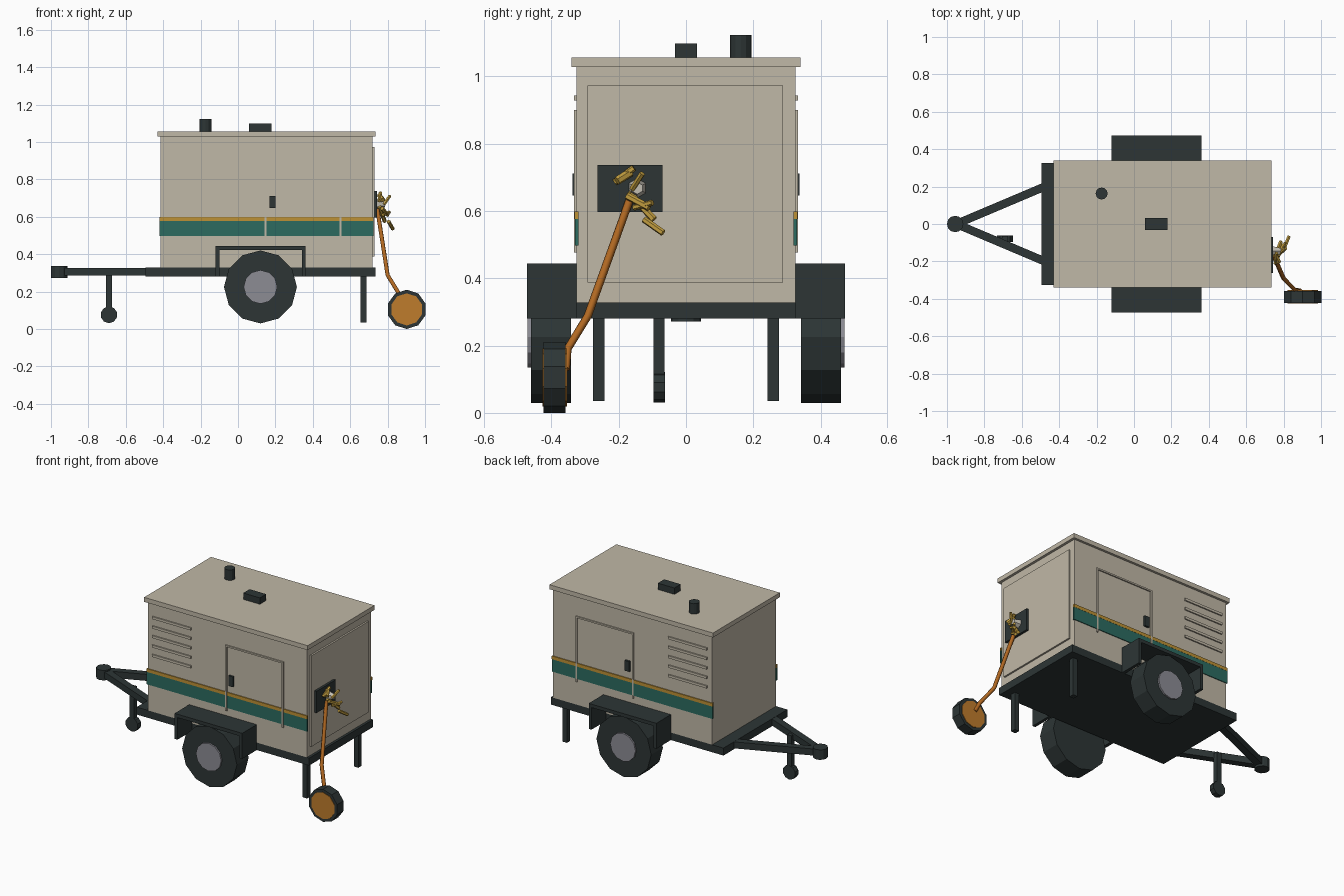
import bpy, bmesh, math
from mathutils import Vector, Matrix

if "Cube" in bpy.data.objects:
    bpy.data.objects.remove(bpy.data.objects["Cube"])


def material(name, rgb):
    m = bpy.data.materials.new(name)
    m.diffuse_color = (*rgb, 1)
    m.use_nodes = True
    m.node_tree.nodes["Principled BSDF"].inputs["Base Color"].default_value = m.diffuse_color
    return m


CREAM = material("cream_paint", (0.53, 0.48, 0.385))
DARK = material("dark_steel", (0.026, 0.036, 0.036))
TEAL = material("teal_stripe", (0.025, 0.147, 0.118))
AMBER = material("amber_stripe", (0.515, 0.283, 0.035))
ORANGE = material("orange_plastic", (0.52, 0.20, 0.025))
CORD = material("cord_rust", (0.44, 0.14, 0.016))
HUB = material("hub_grey", (0.262, 0.262, 0.296))
BRASS = material("brass", (0.54, 0.34, 0.05))
SILVER = material("pale_metal", (0.55, 0.52, 0.45))


def finish(name, bm, mat):
    me = bpy.data.meshes.new(name)
    bmesh.ops.recalc_face_normals(bm, faces=bm.faces)
    bm.to_mesh(me)
    bm.free()
    me.materials.append(mat)
    ob = bpy.data.objects.new(name, me)
    bpy.context.collection.objects.link(ob)
    return ob


def box(name, x, y, z, mat):
    """Box from (min, max) ranges."""
    bm = bmesh.new()
    c = [(a + b) / 2 for a, b in (x, y, z)]
    s = [abs(b - a) for a, b in (x, y, z)]
    bmesh.ops.create_cube(bm, size=1, matrix=Matrix.Translation(c) @ Matrix.Diagonal((*s, 1)))
    return finish(name, bm, mat)


def rod(name, a, b, r, mat, sides=8, r2=None):
    """Cylinder or cone between two points."""
    a, b = Vector(a), Vector(b)
    d = b - a
    if abs(d.normalized().y) > 0.999:
        rot = Matrix.Rotation(-math.copysign(math.pi / 2, d.y), 4, 'X')
    else:
        rot = d.to_track_quat('Z', 'Y').to_matrix().to_4x4()
    bm = bmesh.new()
    bmesh.ops.create_cone(bm, cap_ends=True, segments=sides, radius1=r,
                          radius2=r if r2 is None else r2, depth=d.length,
                          matrix=Matrix.Translation((a + b) / 2) @ rot)
    return finish(name, bm, mat)


def bar(name, a, b, w, h, mat):
    """Level rectangular bar between two points."""
    a, b = Vector(a), Vector(b)
    d = b - a
    bm = bmesh.new()
    bmesh.ops.create_cube(bm, size=1, matrix=Matrix.Translation((a + b) / 2)
                          @ Matrix.Rotation(math.atan2(d.y, d.x), 4, 'Z')
                          @ Matrix.Diagonal((d.length, w, h, 1)))
    return finish(name, bm, mat)


def tube(name, pts, r, mat):
    """Bent round tube along points."""
    cu = bpy.data.curves.new(name, 'CURVE')
    cu.dimensions = '3D'
    cu.bevel_depth, cu.bevel_resolution, cu.use_fill_caps = r, 1, True
    sp = cu.splines.new('POLY')
    sp.points.add(len(pts) - 1)
    for p, co in zip(sp.points, pts):
        p.co = (*co, 1)
    cu.materials.append(mat)
    ob = bpy.data.objects.new(name, cu)
    bpy.context.collection.objects.link(ob)


# Chassis, housing and roof
box("chassis", (-0.494, 0.734), (-0.325, 0.325), (0.28, 0.328), DARK)
box("housing", (-0.414, 0.718), (-0.325, 0.325), (0.328, 1.03), CREAM)
box("roof", (-0.43, 0.734), (-0.34, 0.34), (1.028, 1.057), CREAM)
rod("exhaust_stack", (-0.173, 0.163, 1.05), (-0.173, 0.163, 1.124), 0.032, DARK, 12)
box("lifting_block", (0.06, 0.178), (-0.032, 0.032), (1.05, 1.098), DARK)

# Rear end panel with outlet plate
box("rear_panel", (0.715, 0.729), (-0.293, 0.288), (0.388, 0.973), CREAM)
box("outlet_plate", (0.725, 0.744), (-0.263, -0.07), (0.597, 0.737), DARK)

# Parts repeated on both long sides
for side, s in (("front", -1), ("back", 1)):
    def strip(name, x, z, out, mat):
        box(f"{side}_{name}", x, (s * 0.32, s * out), z, mat)

    strip("teal_stripe", (-0.42, 0.724), (0.497, 0.577), 0.33, TEAL)
    strip("amber_stripe", (-0.42, 0.724), (0.577, 0.598), 0.331, AMBER)

    # Door trim, handle and louvres
    for x in (0.147, 0.549):
        strip("door_trim", (x - 0.005, x + 0.005), (0.477, 0.9), 0.333, CREAM)
    strip("door_trim_top", (0.142, 0.554), (0.89, 0.9), 0.333, CREAM)
    strip("door_handle", (0.168, 0.2), (0.646, 0.712), 0.338, DARK)
    for i in range(5):
        z = 0.936 - i * 0.061
        strip("louvre", (-0.38, -0.105), (z - 0.008, z + 0.008), 0.333, CREAM)

    # Wheel, hub and mudguard
    def wheel_disc(name, y0, y1, r, mat):
        rod(f"{side}_{name}", (0.12, s * y0, 0.225), (0.12, s * y1, 0.225), r, mat, 12)

    wheel_disc("tyre", 0.342, 0.461, 0.195, DARK)
    wheel_disc("hub", 0.44, 0.471, 0.09, HUB)
    gy = (s * 0.325, s * 0.473)
    box(f"{side}_mudguard_top", (-0.12, 0.361), gy, (0.422, 0.444), DARK)
    for x in (-0.12, 0.341):
        box(f"{side}_mudguard_end", (x, x + 0.02), gy, (0.28, 0.43), DARK)

    # Rear support leg and drawbar arm
    box(f"{side}_rear_leg", (0.654, 0.686), (s * 0.243, s * 0.276), (0.036, 0.29), DARK)
    bar(f"{side}_drawbar", (-0.95, 0, 0.306), (-0.47, s * 0.203, 0.306), 0.044, 0.042, DARK)

# Hitch coupler and jockey wheel
rod("coupler", (-0.956, 0, 0.272), (-0.956, 0, 0.336), 0.044, DARK, 12)
box("jockey_leg", (-0.706, -0.674), (-0.096, -0.064), (0.075, 0.315), DARK)
rod("jockey_wheel", (-0.69, -0.096, 0.076), (-0.69, -0.062, 0.076), 0.045, DARK, 10)

# Cable reel with orange faces and its cord
rod("reel_rim", (0.902, -0.423, 0.105), (0.902, -0.358, 0.105), 0.105, DARK, 10)
rod("reel_face", (0.902, -0.426, 0.105), (0.902, -0.354, 0.105), 0.086, ORANGE, 10)
tube("reel_cord", [(0.745, -0.165, 0.64), (0.8, -0.292, 0.288),
                   (0.86, -0.352, 0.19), (0.89, -0.357, 0.13)], 0.012, CORD)

# Outlet socket and brass connectors
rod("socket", (0.74, -0.145, 0.668), (0.785, -0.145, 0.668), 0.03, SILVER, 6, 0.018)
connectors = [
    ((0.755, -0.212, 0.685), (0.762, -0.155, 0.728), 0.01),
    ((0.775, -0.205, 0.69), (0.755, -0.165, 0.715), 0.013),
    ((0.755, -0.17, 0.655), (0.785, -0.095, 0.575), 0.011),
    ((0.77, -0.175, 0.645), (0.8, -0.11, 0.61), 0.011),
    ((0.78, -0.16, 0.665), (0.812, -0.13, 0.712), 0.009),
    ((0.775, -0.155, 0.61), (0.81, -0.1, 0.625), 0.009),
    ((0.805, -0.125, 0.535 + 0.04), (0.828, -0.068, 0.535), 0.01),
]
for a, b, r in connectors:
    rod("brass_connector", a, b, r, BRASS, 6)
